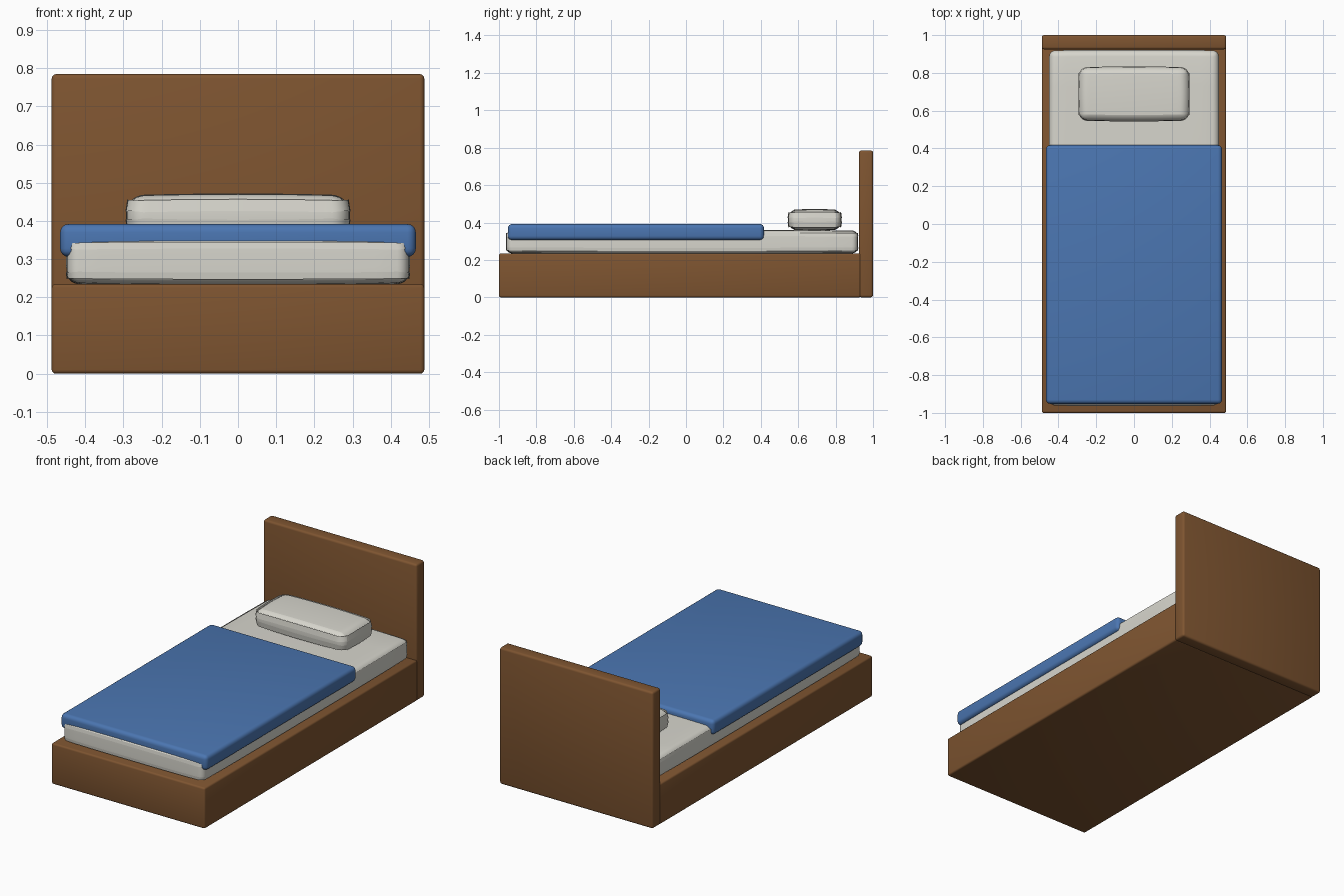
import bpy, bmesh

if "Cube" in bpy.data.objects:
    bpy.data.objects.remove(bpy.data.objects["Cube"])


def material(name, rgb):
    m = bpy.data.materials.new(name)
    m.diffuse_color = (*rgb, 1)
    m.use_nodes = True
    m.node_tree.nodes["Principled BSDF"].inputs["Base Color"].default_value = m.diffuse_color
    return m


wood = material("brown_wood", (0.21, 0.09, 0.03))
linen = material("off_white_linen", (0.68, 0.67, 0.61))
blue = material("blue_cloth", (0.07, 0.18, 0.44))


def soft_box(name, lo, hi, mat, radius, segments=3, bulge=0.0, power=4):
    """Rounded box between two corners; bulge pulls each face in towards its rim."""
    mid = [(a + b) / 2 for a, b in zip(lo, hi)]
    half = [(b - a) / 2 for a, b in zip(lo, hi)]
    bm = bmesh.new()
    bmesh.ops.create_cube(bm, size=2)
    if bulge:
        bmesh.ops.subdivide_edges(bm, edges=bm.edges[:], cuts=9, use_grid_fill=True)
    for v in bm.verts:
        u = v.co.copy()
        pull = [bulge * abs(c) ** power for c in u]
        for i in range(3):
            # pull is an absolute distance, shared by the other two axes
            inset = sum(pull[j] for j in range(3) if j != i) / 2
            v.co[i] = mid[i] + u[i] * (half[i] - inset)
    mesh = bpy.data.meshes.new(name)
    bm.to_mesh(mesh)
    bm.free()
    mesh.materials.append(mat)
    ob = bpy.data.objects.new(name, mesh)
    bpy.context.collection.objects.link(ob)
    bev = ob.modifiers.new("round_edges", 'BEVEL')
    bev.width = radius
    bev.segments = segments
    bev.limit_method = 'ANGLE'
    bev.angle_limit = 0.9
    bev.use_clamp_overlap = False
    bpy.ops.object.select_all(action='DESELECT')
    ob.select_set(True)
    bpy.context.view_layer.objects.active = ob
    bpy.ops.object.modifier_apply(modifier=bev.name)
    bpy.ops.object.shade_smooth_by_angle(angle=0.7)
    return ob


# Wooden frame
soft_box("bed_base", (-0.488, -1, 0), (0.488, 0.935, 0.235), wood, 0.01)
soft_box("headboard", (-0.488, 0.925, 0), (0.488, 1, 0.785), wood, 0.012)

# Bedding
soft_box("mattress", (-0.45, -0.962, 0.232), (0.45, 0.92, 0.36), linen, 0.03, 5, 0.006)
soft_box("blanket", (-0.466, -0.952, 0.306), (0.466, 0.417, 0.392), blue, 0.022, 4)
soft_box("pillow", (-0.293, 0.545, 0.357), (0.293, 0.832, 0.472), linen, 0.042, 6, 0.009, 2)
